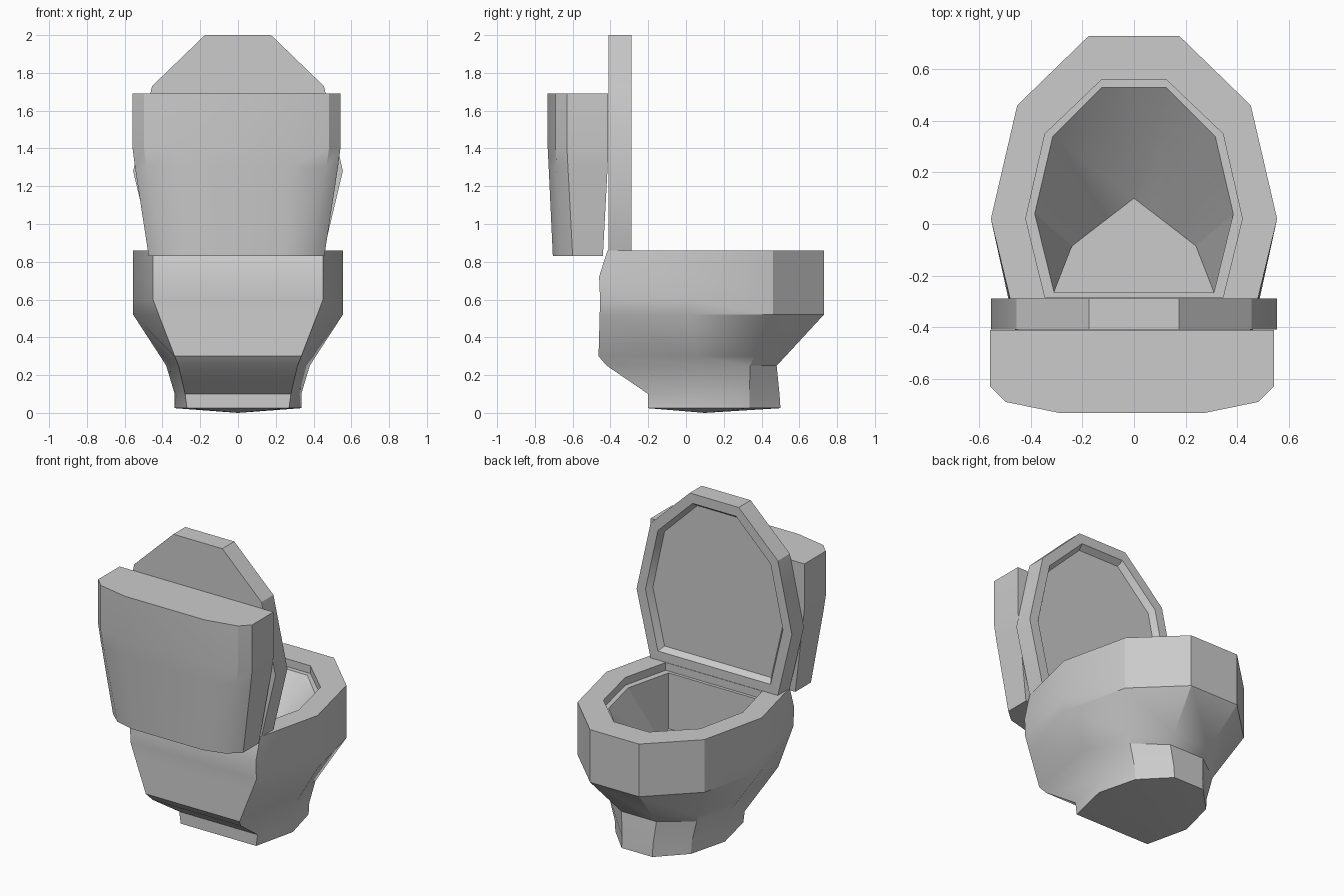
import bpy, bmesh, math

if "Cube" in bpy.data.objects:
    bpy.data.objects.remove(bpy.data.objects["Cube"])


def loft(name, sections, place=lambda x, v, h: (x, v, h), ring=False, smooth=30):
    """Skin mirrored half outlines; each section is (height, [(x, v), ...])."""
    bm = bmesh.new()
    loops = []
    for h, half in sections:
        pts = half + [(-x, v) for x, v in reversed(half)]
        loops.append([bm.verts.new(place(x, v, h)) for x, v in pts])
    n = len(loops[0])
    pairs = list(zip(loops, loops[1:]))
    if ring:
        pairs.append((loops[-1], loops[0]))
    else:
        bm.faces.new(loops[0])
        bm.faces.new(loops[-1])
    for a, b in pairs:
        for i in range(n):
            j = (i + 1) % n
            bm.faces.new((a[i], a[j], b[j], b[i]))
    bmesh.ops.remove_doubles(bm, verts=bm.verts[:], dist=1e-4)
    bmesh.ops.recalc_face_normals(bm, faces=bm.faces[:])
    me = bpy.data.meshes.new(name)
    bm.to_mesh(me)
    bm.free()
    ob = bpy.data.objects.new(name, me)
    bpy.context.collection.objects.link(ob)
    bpy.ops.object.select_all(action='DESELECT')
    ob.select_set(True)
    bpy.context.view_layer.objects.active = ob
    bpy.ops.object.shade_smooth_by_angle(angle=math.radians(smooth))
    return ob


# Shared half outlines, front end to hinge end
rim = [(0.175, 0.73), (0.453, 0.46), (0.555, 0.02)]
inner = [(0.125, 0.53), (0.315, 0.34), (0.385, 0.04), (0.31, -0.265)]

# Pedestal and hollow bowl
loft("bowl", [
    (0.00, [(0, 0.10)] * 4),
    (0.025, [(0.11, 0.50), (0.27, 0.335), (0.335, 0.08), (0.27, -0.20)]),
    (0.10, [(0.11, 0.495), (0.275, 0.335), (0.335, 0.08), (0.28, -0.20)]),
    (0.25, [(0.125, 0.48), (0.315, 0.34), (0.38, 0.07), (0.315, -0.42)]),
    (0.30, [(0.135, 0.527), (0.34, 0.362), (0.412, 0.06), (0.335, -0.463)]),
    (0.52, rim + [(0.42, -0.457)]),
    (0.60, rim + [(0.45, -0.455)]),
    (0.72, rim + [(0.45, -0.46)]),
    (0.81, rim + [(0.45, -0.432)]),
    (0.81, inner),
    (0.45, [(0, 0.10), (0.12, 0.008), (0.24, -0.085), (0.31, -0.265)]),
])

# Seat ring
hole = [(0.125, 0.56), (0.345, 0.35), (0.42, 0.02), (0.345, -0.285)]
loft("seat", [
    (0.81, rim + [(0.45, -0.432)]),
    (0.86, rim + [(0.45, -0.415)]),
    (0.86, hole),
    (0.81, hole),
], ring=True)

# Raised lid with a recessed inner panel
lid = [(0.175, 2.0), (0.455, 1.73), (0.555, 1.28), (0.455, 0.86)]


def inset(d):
    cz = 1.41
    return [(x * (1 - d / 0.52), cz + (z - cz) * (1 - d / 0.57)) for x, z in lid]


loft("lid", [
    (-0.41, lid),
    (-0.288, lid),
    (-0.288, inset(0.06)),
    (-0.325, inset(0.085)),
], place=lambda x, v, h: (x, h, v))

# Water tank
tank_top = [(0.285, -0.732), (0.49, -0.69), (0.55, -0.63), (0.55, -0.412)]
tank = loft("tank", [
    (0.83, [(0.25, -0.705), (0.385, -0.67), (0.465, -0.60), (0.465, -0.44)]),
    (1.30, [(0.28, -0.727), (0.475, -0.685), (0.537, -0.625), (0.537, -0.415)]),
    (1.40, tank_top),
    (1.69, tank_top),
])
tank.location.x = -0.008
